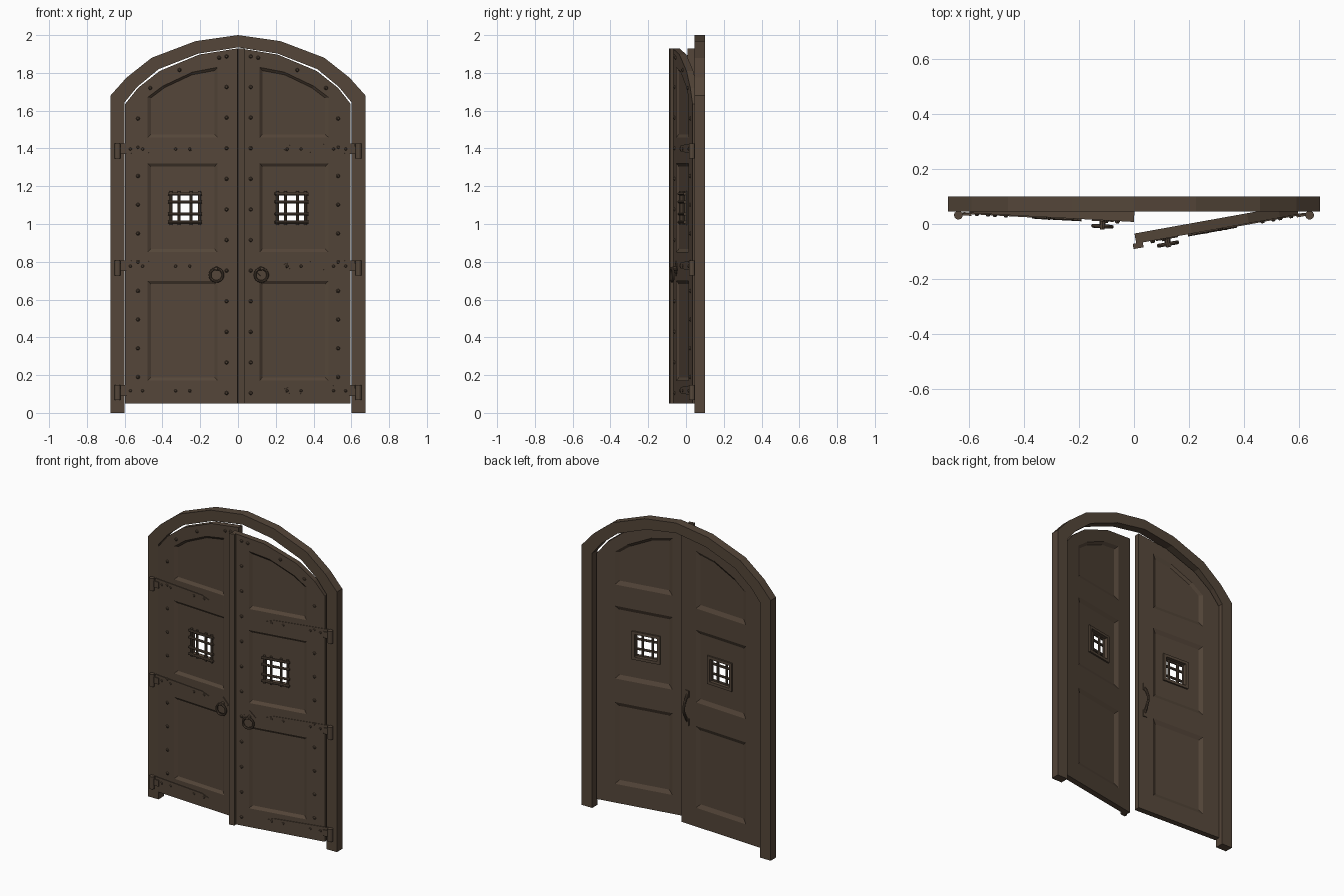
import bpy, bmesh, math
from mathutils import Matrix, Vector

if "Cube" in bpy.data.objects:
    bpy.data.objects.remove(bpy.data.objects["Cube"])

brown = bpy.data.materials.new("dark_brown")
brown.use_nodes = True
COLOUR = (0.089, 0.061, 0.041, 1)
brown.diffuse_color = COLOUR
brown.node_tree.nodes["Principled BSDF"].inputs["Base Color"].default_value = COLOUR

FRONT, BACK = 0.042, 0.079      # leaf faces when closed
HINGE_X, HINGE_Y = 0.637, 0.032


def finish(name, bm, matrix=Matrix(), smooth=False):
    bm.transform(matrix)
    bmesh.ops.recalc_face_normals(bm, faces=bm.faces)
    for f in bm.faces:
        f.smooth = smooth
    mesh = bpy.data.meshes.new(name)
    bm.to_mesh(mesh)
    bm.free()
    obj = bpy.data.objects.new(name, mesh)
    bpy.context.collection.objects.link(obj)
    mesh.materials.append(brown)
    if smooth:
        bpy.ops.object.select_all(action='DESELECT')
        obj.select_set(True)
        bpy.context.view_layer.objects.active = obj
        bpy.ops.object.shade_smooth_by_angle(angle=math.radians(40))
    return obj


def box(bm, x0, x1, y0, y1, z0, z1):
    m = Matrix.Translation(((x0 + x1) / 2, (y0 + y1) / 2, (z0 + z1) / 2))
    bmesh.ops.create_cube(bm, size=1, matrix=m @ Matrix.Diagonal((x1 - x0, y1 - y0, z1 - z0, 1)))


def rod(bm, a, b, r, r2=None, sides=8):
    a, b = Vector(a), Vector(b)
    turn = (b - a).to_track_quat('Z', 'Y').to_matrix().to_4x4()
    bmesh.ops.create_cone(bm, cap_ends=True, segments=sides, radius1=r,
                          radius2=r if r2 is None else r2, depth=(b - a).length,
                          matrix=Matrix.Translation((a + b) / 2) @ turn)


def loft(bm, outline, y0, y1, inset=0):
    """Prism of an x-z outline, optionally narrowing towards y1."""
    xs, zs = zip(*outline)
    cx, cz = (min(xs) + max(xs)) / 2, (min(zs) + max(zs)) / 2
    kx, kz = 1 - 2 * inset / (max(xs) - min(xs)), 1 - 2 * inset / (max(zs) - min(zs))
    a = [bm.verts.new((x, y0, z)) for x, z in outline]
    b = [bm.verts.new((cx + (x - cx) * kx, y1, cz + (z - cz) * kz)) for x, z in outline]
    bm.faces.new(a)
    bm.faces.new(b[::-1])
    for i in range(len(a)):
        j = (i + 1) % len(a)
        bm.faces.new((a[i], a[j], b[j], b[i]))


def rect(x0, x1, z0, z1):
    return [(x0, z0), (x1, z0), (x1, z1), (x0, z1)]


def cut(target, bm):
    cutter = finish("cutter", bm)
    cutter.hide_render = True
    mod = target.modifiers.new("cut", 'BOOLEAN')
    mod.operation, mod.solver, mod.object = 'DIFFERENCE', 'EXACT', cutter
    bpy.context.view_layer.objects.active = target
    bpy.ops.object.modifier_apply(modifier=mod.name)
    bpy.data.objects.remove(cutter)


# Arched surround
outer = [(0.675, 0), (0.675, 1.68), (0.59, 1.775), (0.457, 1.88), (0.225, 1.968)]
inner = [(0.6, 0), (0.6, 1.645), (0.535, 1.725), (0.42, 1.82), (0.21, 1.902)]
bm = bmesh.new()
loft(bm, outer + [(0, 2)] + [(-x, z) for x, z in outer[::-1]]
     + [(-x, z) for x, z in inner] + [(0, 1.935)] + inner[::-1], 0.045, 0.1)
finish("arched_frame", bm)

LEAF = [(0, 0.05), (0.598, 0.05), (0.598, 1.635), (0.53, 1.72), (0.415, 1.81), (0.205, 1.897), (0, 1.93)]
PANELS = [rect(0.107, 0.48, 0.17, 0.7), rect(0.107, 0.48, 0.85, 1.322),
          [(0.107, 1.457), (0.48, 1.457), (0.48, 1.67), (0.4, 1.73), (0.24, 1.805), (0.107, 1.83)]]
WIN_X, WIN_Z, WIN_R = 0.28, 1.085, 0.073
RAILS = (0.12, 0.78, 1.4)
DEPTH = 0.012


def make_door(side, sign, degrees):
    pivot = Matrix.Translation((sign * HINGE_X, HINGE_Y, 0))
    pose = (pivot @ Matrix.Rotation(math.radians(sign * degrees), 4, 'Z')
            @ pivot.inverted() @ Matrix.Diagonal((sign, 1, 1, 1)))

    def part(name, bm, smooth=False):
        return finish(side + "_" + name, bm, pose, smooth)

    # Leaf with bevelled panels on both faces and a small window
    bm = bmesh.new()
    loft(bm, LEAF, FRONT, BACK)
    leaf = finish(side + "_door_leaf", bm)
    for surface, into, bevel in ((FRONT, 1, 0.018), (BACK, -1, 0.026)):
        bm = bmesh.new()
        for panel in PANELS:
            loft(bm, panel, surface - into * 0.0005, surface + into * DEPTH, bevel)
        cut(leaf, bm)
    bm = bmesh.new()
    box(bm, WIN_X - WIN_R, WIN_X + WIN_R, 0, 0.12, WIN_Z - WIN_R, WIN_Z + WIN_R)
    cut(leaf, bm)
    bm = bmesh.new()
    bm.from_mesh(leaf.data)
    bpy.data.objects.remove(leaf)
    part("door_leaf", bm).name = side + "_door_leaf"

    # Raised rim round the window on the back
    bm = bmesh.new()
    y0, y1, w = BACK - DEPTH - 0.002, BACK - 0.002, WIN_R + 0.018
    for k in (-1, 1):
        e, f = sorted((k * WIN_R, k * w))
        box(bm, WIN_X + e, WIN_X + f, y0, y1, WIN_Z - w, WIN_Z + w)
        box(bm, WIN_X - WIN_R, WIN_X + WIN_R, y0, y1, WIN_Z + e, WIN_Z + f)
    part("window_rim", bm)

    # Crossed window bars
    bm = bmesh.new()
    y = FRONT + 0.006
    for k in (-0.075, -0.032, 0.032, 0.075):
        rod(bm, (WIN_X + k, y, WIN_Z - 0.09), (WIN_X + k, y, WIN_Z + 0.09), 0.008)
        rod(bm, (WIN_X - 0.09, y - 0.006, WIN_Z + k), (WIN_X + 0.09, y - 0.006, WIN_Z + k), 0.008)
    part("window_bars", bm, True)

    # Pointed strap hinges with barrels
    bm = bmesh.new()
    for z in RAILS:
        loft(bm, [(0.62, z - 0.027), (0.62, z + 0.027), (0.27, z + 0.017),
                  (0.22, z), (0.27, z - 0.017)], FRONT - 0.004, FRONT + 0.002)
        box(bm, 0.59, HINGE_X, HINGE_Y, FRONT + 0.001, z - 0.03, z + 0.01)
        rod(bm, (HINGE_X, HINGE_Y, z - 0.053), (HINGE_X, HINGE_Y, z + 0.027), 0.016, sides=12)
    part("strap_hinges", bm)

    # Studs down both stiles, along the arch and on the straps
    spots = [(0.06, 0.105 + 0.162 * i) for i in range(12)]
    spots += [(0.53, 0.19 + 0.152 * i) for i in range(10)]
    spots += [(0.465, 1.72), (0.31, 1.815), (0.1, 1.88)]
    spots += [(x, z - 0.003) for z in RAILS for x in (0.57, 0.505, 0.33, 0.255)]
    bm = bmesh.new()
    for x, z in spots:
        rod(bm, (x, FRONT + 0.001, z), (x, FRONT - 0.009, z), 0.011, 0.005)
    part("studs", bm)

    # Ring pull hanging from a diamond plate
    bm = bmesh.new()
    x, z, y, radius = 0.113, 0.73, FRONT - 0.022, 0.034
    ring = bmesh.ops.create_circle(bm, segments=8, radius=0.007,
                                   matrix=Matrix.Translation((x + radius, y, z)))
    # circle lies in the x-y plane, so spin it about the y axis
    bmesh.ops.spin(bm, geom=ring["verts"] + list(bm.edges), cent=(x, y, z), axis=(0, 1, 0),
                   angle=math.tau, steps=24)
    bmesh.ops.remove_doubles(bm, verts=bm.verts, dist=0.0005)
    part("pull_ring", bm, True)
    bm = bmesh.new()
    top = z + radius
    loft(bm, [(x - 0.04, top), (x, top - 0.04), (x + 0.04, top), (x, top + 0.04)],
         FRONT + 0.001, FRONT - 0.004)
    rod(bm, (x, FRONT, top), (x, y - 0.012, top), 0.012, 0.008)
    part("pull_plate", bm)


make_door("left", 1, 10.2)
make_door("right", -1, 3.1)

# Cover strip on the wider open leaf
pivot = Matrix.Translation((HINGE_X, HINGE_Y, 0))
swing = pivot @ Matrix.Rotation(math.radians(10.2), 4, 'Z') @ pivot.inverted()
bm = bmesh.new()
box(bm, -0.013, 0.024, FRONT - 0.018, FRONT + 0.001, 0.05, 1.93)
finish("meeting_strip", bm, swing)

# Bowed grip on the back of the other leaf
pivot = Matrix.Translation((-HINGE_X, HINGE_Y, 0))
swing = pivot @ Matrix.Rotation(math.radians(-3.1), 4, 'Z') @ pivot.inverted()
bm = bmesh.new()
gx, gz = -0.045, 0.8
path = [(gx, BACK + 0.036 * math.cos(t * math.pi / 12), gz + 0.085 * t / 6) for t in range(-6, 7)]
for a, b in zip(path, path[1:]):
    rod(bm, a, b, 0.008)
for k in (-1, 1):
    box(bm, gx - 0.014, gx + 0.014, BACK - 0.001, BACK + 0.006, gz + k * 0.09 - 0.022, gz + k * 0.09 + 0.022)
finish("back_grip", bm, swing)
